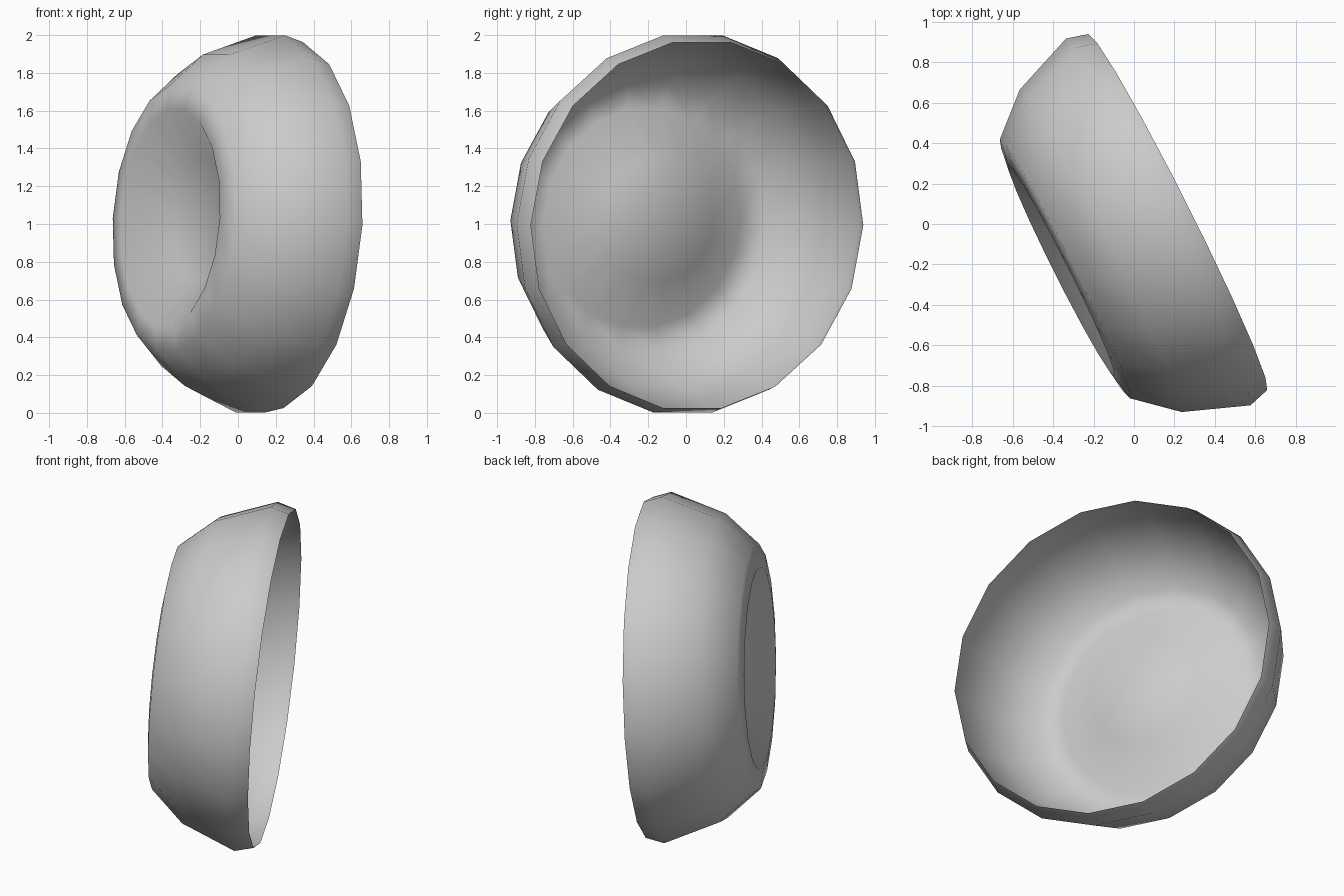
import bpy, bmesh, math
from mathutils import Matrix, Vector

if "Cube" in bpy.data.objects:
    bpy.data.objects.remove(bpy.data.objects["Cube"])

SIDES = 18
# bowl profile: (position along axis, radius), open rim to recessed base
profile = [(0.22, 0.985), (0.112, 1.015), (-0.207, 0.892),
           (-0.405, 0.717), (-0.425, 0.585), (-0.245, 0.33)]

# axis lies almost flat, opening to back right and tipped slightly down
axis = Vector((0.893, 0.449, -0.06)).normalized()
side = Vector((0.449, -0.893, 0)).normalized()
up = side.cross(axis)
if up.z < 0:
    up = -up
centre = Vector((0.02, -0.04, 1.007))

bm = bmesh.new()
rings = []
for t, r in profile:
    ring = []
    for i in range(SIDES):
        a = 2 * math.pi * i / SIDES
        ring.append(bm.verts.new(centre + axis * t + side * (r * math.cos(a)) + up * (r * math.sin(a))))
    rings.append(ring)

# wall and foot bands
for a, b in zip(rings, rings[1:]):
    for i in range(SIDES):
        j = (i + 1) % SIDES
        bm.faces.new((a[i], a[j], b[j], b[i]))
# raised floor disc
bm.faces.new(rings[-1])
bmesh.ops.recalc_face_normals(bm, faces=bm.faces)
bm.normal_update()

# outside of the wall must face outward
bm.faces.ensure_lookup_table()
f = bm.faces[SIDES]
if f.normal.dot(f.calc_center_median() - centre) < 0:
    bmesh.ops.reverse_faces(bm, faces=bm.faces)
for f in bm.faces:
    f.smooth = True

mesh = bpy.data.meshes.new("bowl")
bm.to_mesh(mesh)
bm.free()
bowl = bpy.data.objects.new("bowl", mesh)
bpy.context.collection.objects.link(bowl)
